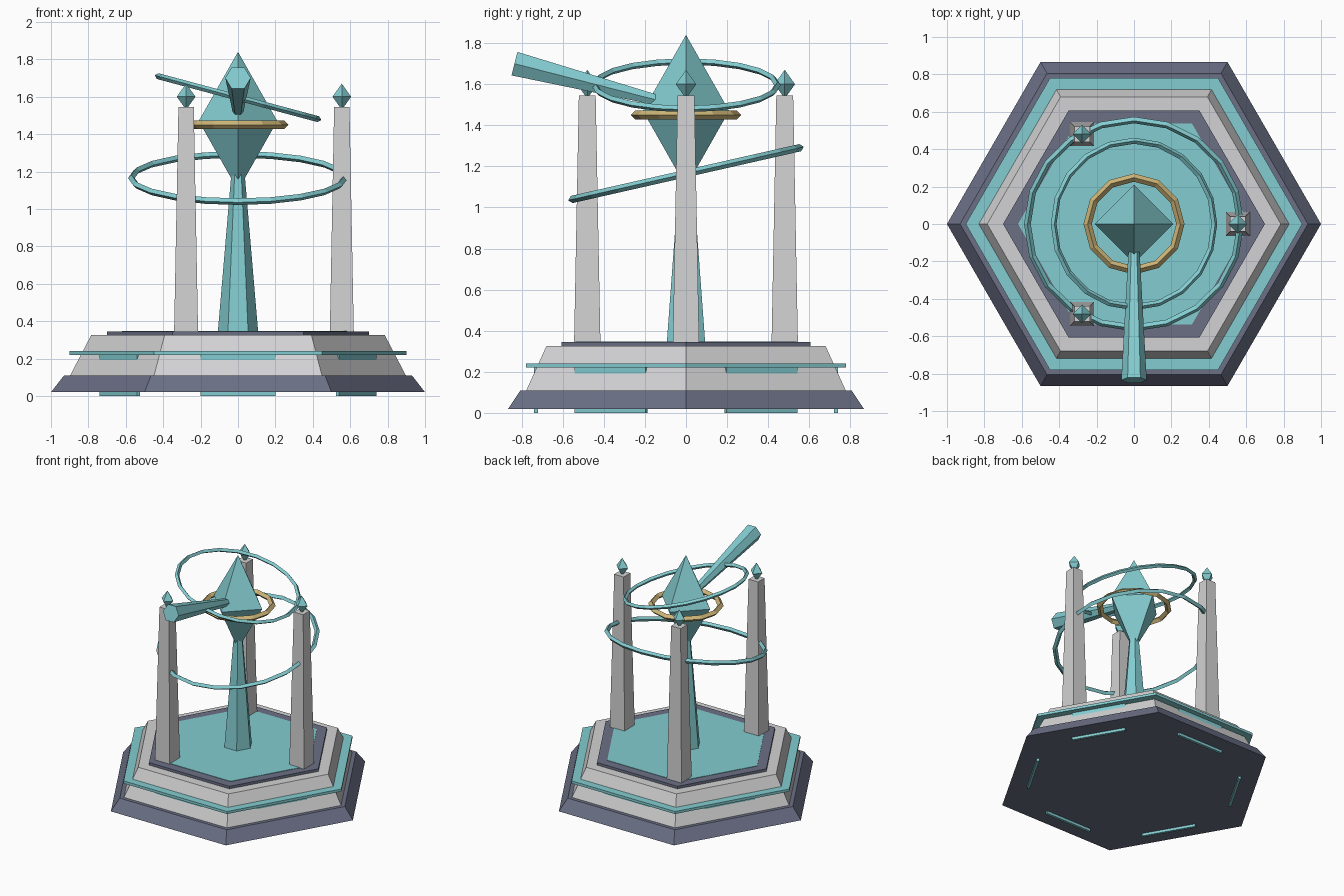
import bpy, bmesh, math
from mathutils import Matrix, Vector

if "Cube" in bpy.data.objects:
    bpy.data.objects.remove(bpy.data.objects["Cube"])


def material(name, rgb):
    m = bpy.data.materials.new(name)
    m.diffuse_color = (*rgb, 1)
    m.use_nodes = True
    m.node_tree.nodes["Principled BSDF"].inputs["Base Color"].default_value = m.diffuse_color
    return m


TEAL = material("teal", (0.23, 0.61, 0.64))
GREY = material("pale grey", (0.65, 0.65, 0.66))
SLATE = material("dark slate", (0.145, 0.16, 0.235))
GOLD = material("gold", (0.62, 0.47, 0.19))


def lathe(name, profile, sides, mat, phase=0.0, closed=False, matrix=None):
    """Revolve (radius, height) points around z; a closed profile makes a ring."""
    bm = bmesh.new()
    loops = []
    for r, z in profile:
        loop = []
        for i in range(sides):
            a = phase + math.tau * i / sides
            loop.append(bm.verts.new((r * math.cos(a), r * math.sin(a), z)))
        loops.append(loop)
    count = len(loops)
    for j in range(count if closed else count - 1):
        a, b = loops[j], loops[(j + 1) % count]
        for i in range(sides):
            k = (i + 1) % sides
            bm.faces.new((a[i], a[k], b[k], b[i]))
    if not closed:
        for loop, (r, z) in ((loops[0], profile[0]), (loops[-1], profile[-1])):
            if r > 0:
                bm.faces.new(loop)
    bmesh.ops.remove_doubles(bm, verts=bm.verts, dist=1e-5)
    bmesh.ops.recalc_face_normals(bm, faces=bm.faces)
    mesh = bpy.data.meshes.new(name)
    bm.to_mesh(mesh)
    bm.free()
    mesh.materials.append(mat)
    obj = bpy.data.objects.new(name, mesh)
    bpy.context.collection.objects.link(obj)
    if matrix:
        obj.matrix_world = matrix
    return obj


def hoop(name, radius, tube, sides, mat, z, tilt=0.0, axis="X"):
    """Ring with a diamond cross-section, tilted about one axis."""
    profile = [(radius + tube, 0), (radius, tube), (radius - tube, 0), (radius, -tube)]
    place = Matrix.Translation((0, 0, z)) @ Matrix.Rotation(tilt, 4, axis)
    return lathe(name, profile, sides, mat, closed=True, matrix=place)


# Stepped hexagonal base
lathe("base_step", [(1.0, 0.02), (0.93, 0.11)], 6, SLATE)
lathe("base_tier", [(0.90, 0.105), (0.785, 0.325)], 6, GREY)
lathe("base_band", [(0.90, 0.22), (0.90, 0.24)], 6, TEAL)
lathe("floor_border", [(0.70, 0.32), (0.70, 0.345)], 6, SLATE)
lathe("floor", [(0.62, 0.335), (0.62, 0.348)], 6, TEAL)

# Upright panels set into each side of the base
for i in range(6):
    bpy.ops.mesh.primitive_cube_add(size=1)
    panel = bpy.context.object
    panel.name = f"base_panel_{i + 1}"
    panel.matrix_world = (Matrix.Rotation(math.radians(30 + 60 * i), 4, "Z")
                          @ Matrix.Translation((0.73, 0, 0.115))
                          @ Matrix.Diagonal((0.02, 0.40, 0.23, 1)))
    panel.data.materials.append(TEAL)

# Three square pillars with small crystals on top
for i in range(3):
    a = math.tau * i / 3
    place = Matrix.Translation((0.555 * math.cos(a), 0.555 * math.sin(a), 0))
    q = math.sqrt(2)
    lathe(f"pillar_{i + 1}", [(0.064 * q, 0.345), (0.041 * q, 1.545)], 4, GREY,
          phase=math.pi / 4, matrix=place)
    lathe(f"pillar_crystal_{i + 1}", [(0, 1.53), (0.05, 1.60), (0, 1.67)], 4, TEAL,
          matrix=place)

# Central column and main crystal
lathe("column", [(0.108, 0.34), (0.033, 1.22)], 6, TEAL)
lathe("main_crystal", [(0, 1.10), (0.21, 1.47), (0, 1.84)], 4, TEAL)

# Rings
hoop("gold_ring", 0.248, 0.022, 12, GOLD, 1.45)
hoop("large_ring", 0.57, 0.018, 20, TEAL, 1.165, 0.223, "X")
hoop("small_ring", 0.445, 0.016, 20, TEAL, 1.595, 0.262, "Y")

# Telescope tube, widening towards the front
start, end = Vector((0, -0.15, 1.525)), Vector((0, -0.835, 1.70))
along = end - start
side = Vector((1, 0, 0))
up = along.normalized()
turn = Matrix((side, up.cross(side), up)).transposed().to_4x4()
lathe("telescope", [(0.03, 0), (0.068, along.length)], 6, TEAL,
      matrix=Matrix.Translation(start) @ turn)
